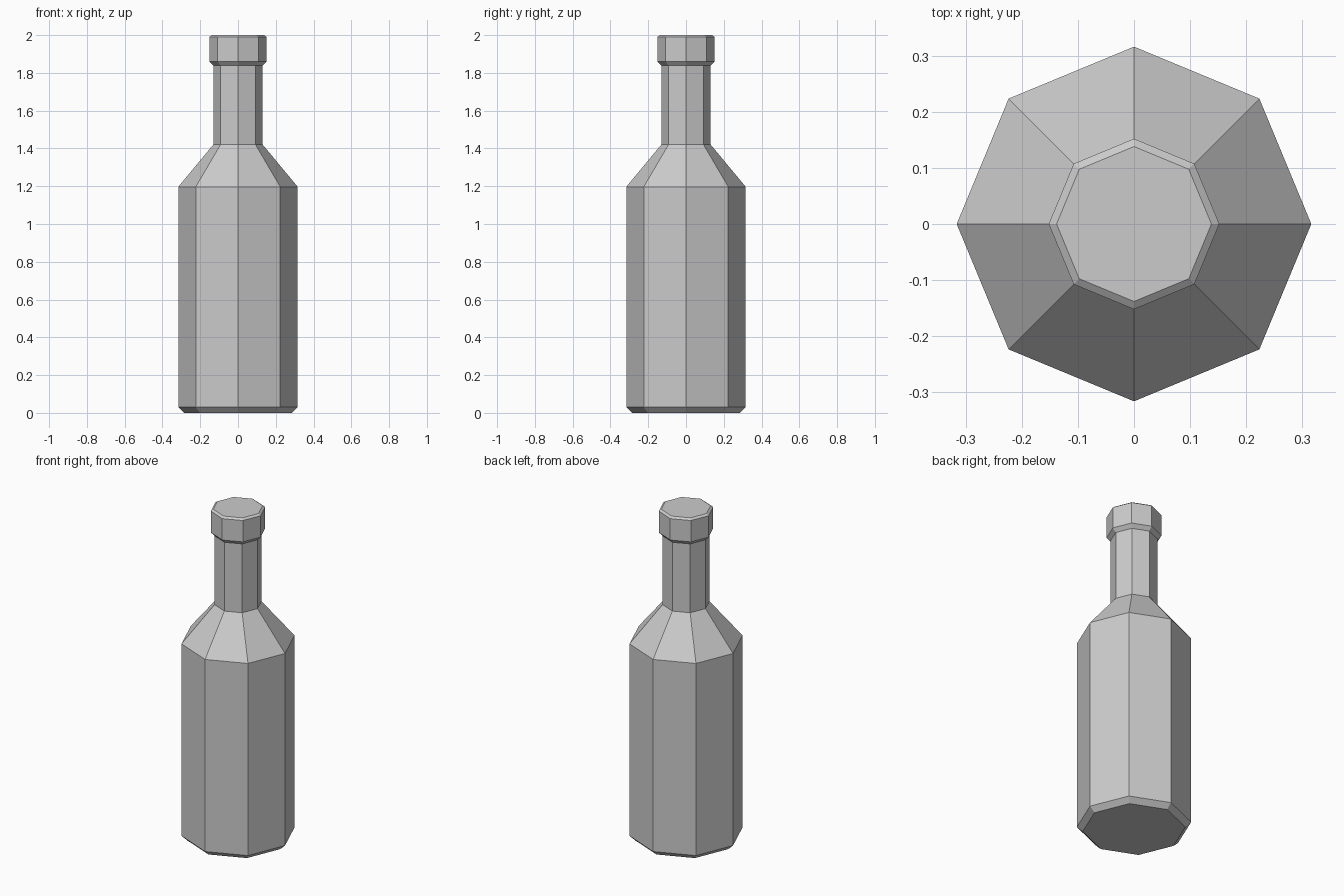
import bpy
import math

if "Cube" in bpy.data.objects:
    bpy.data.objects.remove(bpy.data.objects["Cube"])

SIDES = 8

# Bottle outline from base to cap: (radius, height)
profile = [
    (0.284, 0.00), (0.316, 0.03),      # chamfered base
    (0.316, 1.197),                    # body
    (0.131, 1.42), (0.131, 1.838),     # shoulder and neck
    (0.152, 1.86), (0.152, 1.99),      # lip
    (0.138, 2.00),                     # chamfered top
]


def lathe(name, outline, sides):
    verts = [(r * math.cos(math.tau * i / sides), r * math.sin(math.tau * i / sides), z)
             for r, z in outline for i in range(sides)]
    faces = []
    for k in range(len(outline) - 1):
        for i in range(sides):
            j = (i + 1) % sides
            a, b = k * sides, (k + 1) * sides
            faces.append((a + i, a + j, b + j, b + i))
    # Flat end caps
    faces.append(tuple(reversed(range(sides))))
    faces.append(tuple(range(len(verts) - sides, len(verts))))
    mesh = bpy.data.meshes.new(name)
    mesh.from_pydata(verts, [], faces)
    obj = bpy.data.objects.new(name, mesh)
    bpy.context.collection.objects.link(obj)
    return obj


lathe("bottle", profile, SIDES)
